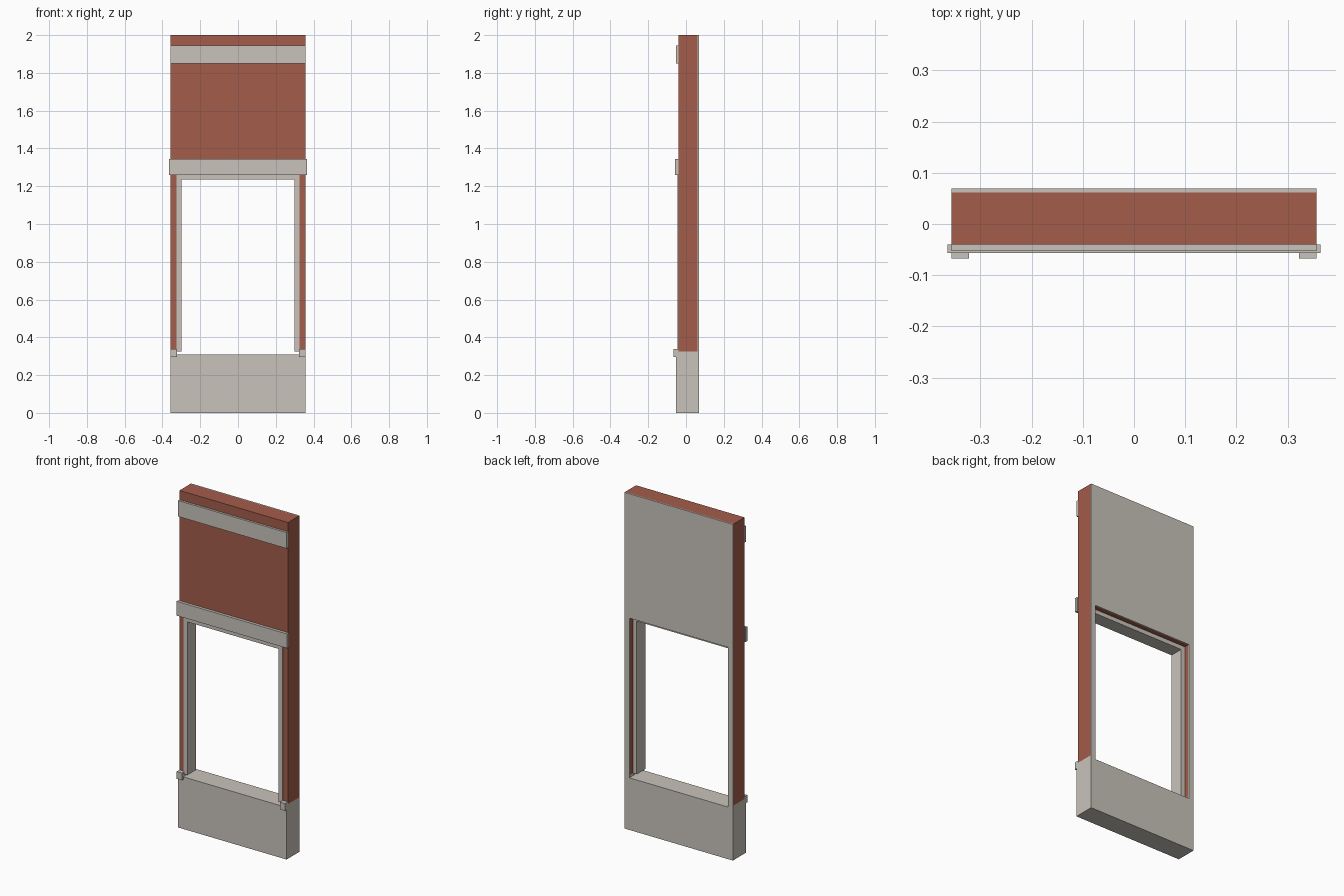
import bpy
import bmesh

cube = bpy.data.objects.get("Cube")
if cube:
    bpy.data.objects.remove(cube, do_unlink=True)


def material(name, rgb):
    m = bpy.data.materials.new(name)
    m.use_nodes = True
    m.diffuse_color = (*rgb, 1)
    m.node_tree.nodes["Principled BSDF"].inputs["Base Color"].default_value = (*rgb, 1)
    return m


BRICK = material("red brick", (0.366, 0.107, 0.069))
STONE = material("pale stone", (0.584, 0.552, 0.497))


def slab(name, loops, y0, y1, mat):
    """Extrude x-z outlines (the first is the edge, others are holes) from y0 to y1."""
    bm = bmesh.new()
    edges = []
    for loop in loops:
        verts = [bm.verts.new((x, y0, z)) for x, z in loop]
        edges += [bm.edges.new((v, verts[i - 1])) for i, v in enumerate(verts)]
    bmesh.ops.triangle_fill(bm, edges=edges, use_beauty=True, use_dissolve=False)
    ext = bmesh.ops.extrude_face_region(bm, geom=bm.faces[:], use_keep_orig=True)
    moved = [g for g in ext["geom"] if isinstance(g, bmesh.types.BMVert)]
    bmesh.ops.translate(bm, verts=moved, vec=(0, y1 - y0, 0))
    bmesh.ops.recalc_face_normals(bm, faces=bm.faces[:])
    mesh = bpy.data.meshes.new(name)
    bm.to_mesh(mesh)
    bm.free()
    mesh.materials.append(mat)
    obj = bpy.data.objects.new(name, mesh)
    bpy.context.collection.objects.link(obj)
    return obj


def rect(x0, x1, z0, z1):
    return [(x0, z0), (x1, z0), (x1, z1), (x0, z1)]


def arch(outer, inner, bottom, head, top):
    """Square arch outline: two legs joined across the top."""
    return [(-outer, bottom), (-inner, bottom), (-inner, head), (inner, head),
            (inner, bottom), (outer, bottom), (outer, top), (-outer, top)]


HALF = 0.357       # half width of the wall
OPEN = 0.325       # half width of the opening
SILL, SPRING, HEAD, TOP = 0.31, 0.325, 1.26, 2.0
FRONT, BACK = -0.04, 0.062

# Wall, plinth and rear lining
slab("brick_wall", [arch(HALF, OPEN, SPRING, HEAD, TOP)], FRONT, BACK, BRICK)
plinth = [(-HALF, 0), (HALF, 0), (HALF, SPRING), (OPEN, SPRING),
          (OPEN, SILL), (-OPEN, SILL), (-OPEN, SPRING), (-HALF, SPRING)]
slab("plinth", [plinth], -0.053, BACK, STONE)
slab("rear_plaster", [rect(-HALF, HALF, 0, TOP), rect(-OPEN, OPEN, SILL, HEAD)],
     BACK, 0.069, STONE)

# Window surround, set short of the rear face
slab("window_surround", [arch(OPEN, 0.3, SPRING, 1.235, HEAD)], -0.046, 0.035, STONE)

# Horizontal bands
slab("lintel_band", [rect(-0.364, 0.364, HEAD, 1.345)], -0.057, FRONT, STONE)
slab("upper_band", [rect(-HALF, HALF, 1.85, 1.945)], -0.053, FRONT, STONE)

# Sill end blocks
for side, s in (("left", 1), ("right", -1)):
    x0, x1 = sorted((s * 0.322, s * HALF))
    slab(side + "_sill_block", [rect(x0, x1, 0.295, 0.338)], -0.067, FRONT, STONE)
